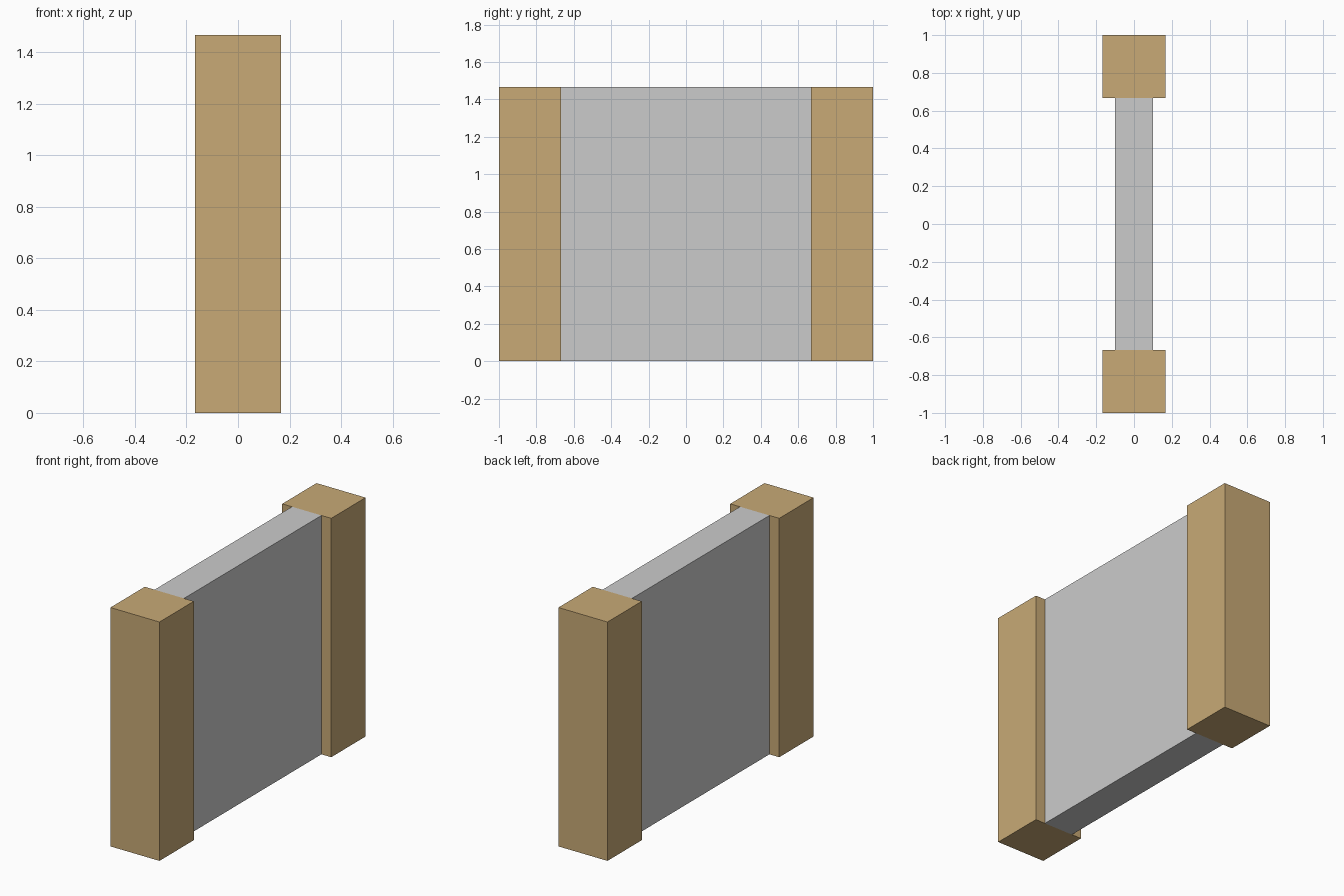
import bpy

if "Cube" in bpy.data.objects:
    bpy.data.objects.remove(bpy.data.objects["Cube"])

HEIGHT = 1.467
POST = 0.333          # square post width
PANEL_THICK = 0.2
LENGTH = 2.0

wood = bpy.data.materials.new("wood")
wood.diffuse_color = (0.58, 0.40, 0.18, 1)
wood.use_nodes = True
wood.node_tree.nodes["Principled BSDF"].inputs["Base Color"].default_value = wood.diffuse_color


def box(name, size, y=0.0, material=None):
    """Box standing on z = 0, centred on x = 0."""
    bpy.ops.mesh.primitive_cube_add(size=1, location=(0, y, size[2] / 2))
    obj = bpy.context.object
    obj.name = name
    obj.scale = size
    bpy.ops.object.transform_apply(location=False, rotation=False, scale=True)
    if material:
        obj.data.materials.append(material)
    return obj


# Wooden end posts
for name, side in (("front_post", -1), ("back_post", 1)):
    box(name, (POST, POST, HEIGHT), side * (LENGTH - POST) / 2, wood)

# Grey wall panel between the posts
box("wall_panel", (PANEL_THICK, LENGTH - 2 * POST, HEIGHT))
